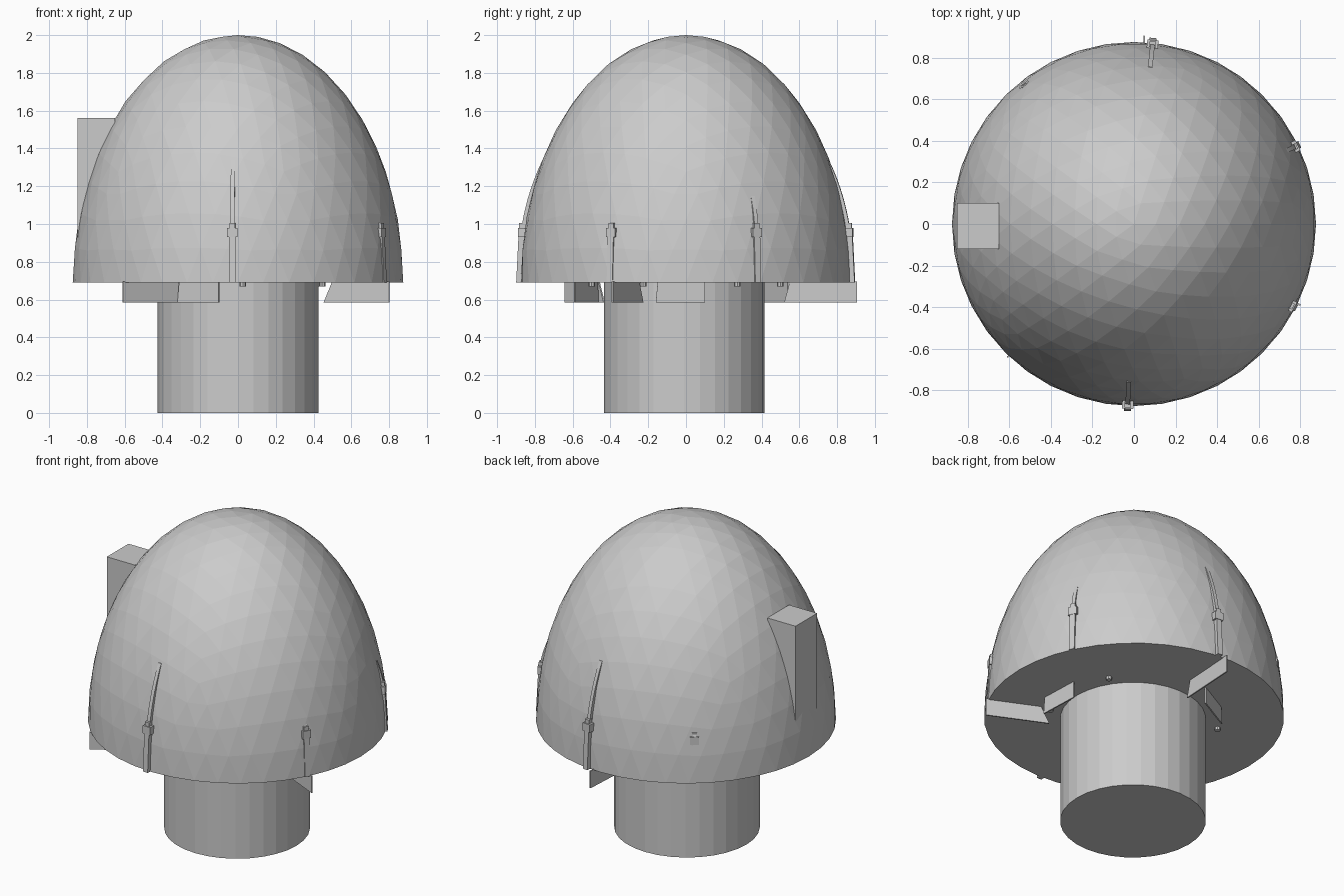
import bpy, bmesh, math
from mathutils import Vector, Matrix

if "Cube" in bpy.data.objects:
    bpy.data.objects.remove(bpy.data.objects["Cube"])

grey = bpy.data.materials.new("plain grey")
grey.use_nodes = True
colour = (0.6, 0.6, 0.6, 1)
grey.diffuse_color = colour
grey.node_tree.nodes["Principled BSDF"].inputs["Base Color"].default_value = colour

RADIUS, HEIGHT, BASE = 0.875, 1.31, 0.69


def finish(name, bm):
    bmesh.ops.recalc_face_normals(bm, faces=bm.faces)
    mesh = bpy.data.meshes.new(name)
    bm.to_mesh(mesh)
    bm.free()
    mesh.materials.append(grey)
    obj = bpy.data.objects.new(name, mesh)
    bpy.context.collection.objects.link(obj)
    return obj


def dome_radius(z):
    return RADIUS * math.sqrt(max(0, 1 - ((z - BASE) / HEIGHT) ** 2))


def add_box(bm, centre, size):
    m = Matrix.Translation(centre) @ Matrix.Diagonal((*size, 1))
    bmesh.ops.create_cube(bm, size=1, matrix=m)


def add_cylinder(bm, x, y, bottom, top, radius, sides):
    bmesh.ops.create_cone(bm, cap_ends=True, segments=sides, radius1=radius, radius2=radius,
                          depth=top - bottom, matrix=Matrix.Translation((x, y, (bottom + top) / 2)))


# Faceted dome, cut flat and closed underneath
bm = bmesh.new()
bmesh.ops.create_icosphere(bm, subdivisions=4, radius=1)
cut = bmesh.ops.bisect_plane(bm, geom=bm.verts[:] + bm.edges[:] + bm.faces[:],
                             plane_co=(0, 0, 0), plane_no=(0, 0, 1), clear_inner=True)
rim = [e for e in cut["geom_cut"] if isinstance(e, bmesh.types.BMEdge)]
bmesh.ops.contextual_create(bm, geom=rim)
bmesh.ops.transform(bm, verts=bm.verts, matrix=Matrix.Translation((0, 0, BASE))
                    @ Matrix.Diagonal((RADIUS, RADIUS, HEIGHT, 1)))
finish("dome", bm)

# Round stem
bm = bmesh.new()
add_cylinder(bm, 0, -0.01, 0, BASE, 0.425, 32)
finish("stem", bm)

# Square chimney sunk into the side
bm = bmesh.new()
add_box(bm, (-0.75, -0.01, 1.23), (0.2, 0.22, 0.66))
finish("chimney", bm)


# Curved ribs with a grip, a guard and a blade that hugs the dome
def rib(name, x, y, tip, sink):
    bm = bmesh.new()
    add_box(bm, (0.872 - sink, 0, 0.81), (0.03, 0.034, 0.24))
    add_box(bm, (0.868 - sink, 0, 0.955), (0.042, 0.054, 0.05))
    add_box(bm, (0.868 - sink, 0, 0.99), (0.03, 0.03, 0.03))
    rings = []
    steps = 7
    for i in range(steps + 1):
        t = i / steps
        z = 0.98 + (tip - 0.98) * t
        r = dome_radius(z) + 0.018 * (1 - t * t) - sink * 0.5
        w = 0.011
        rings.append([bm.verts.new((r + dx, dy, z))
                      for dx, dy in ((0, -w), (0, w), (-0.04, w), (-0.04, -w))])
    for a, b in zip(rings, rings[1:]):
        for j in range(4):
            k = (j + 1) % 4
            bm.faces.new((a[j], a[k], b[k], b[j]))
    bm.faces.new(rings[0])
    bm.faces.new(rings[-1])
    # Lean the grip outward at its foot
    for v in bm.verts:
        if v.co.z < 0.8:
            v.co.x += 0.012
    bmesh.ops.rotate(bm, verts=bm.verts, matrix=Matrix.Rotation(math.atan2(y, x), 3, "Z"))
    finish(name, bm)


rib("front_rib", -0.03, -0.87, 1.34, 0)
rib("back_rib", 0.09, 0.87, 1.34, 0)
rib("back_left_rib", 0.77, 0.37, 1.17, 0.015)
rib("front_left_rib", 0.77, -0.4, 1.02, 0.02)
rib("back_right_rib", -0.53, 0.67, 1.02, 0.03)
rib("front_right_rib", -0.59, -0.64, 1.0, 0.05)


# Thin fins hanging below the dome, with a slanted inner end
def fin(name, outer, inner, slant):
    bm = bmesh.new()
    a, b = Vector((*outer, 0)), Vector((*inner, 0))
    along = (b - a).normalized()
    side = Vector((-along.y, along.x, 0)) * 0.004
    up, low = Vector((0, 0, BASE + 0.005)), Vector((0, 0, 0.585))
    outline = (a + up, b + up, b + along * slant + low, a + low)
    left = [bm.verts.new(p + side) for p in outline]
    right = [bm.verts.new(p - side) for p in outline]
    bm.faces.new(left)
    bm.faces.new(right)
    for j in range(4):
        k = (j + 1) % 4
        bm.faces.new((left[j], left[k], right[k], right[j]))
    finish(name, bm)


fin("left_long_fin", (0.8, -0.39), (0.5, -0.25), 0.05)
fin("right_long_fin", (-0.61, -0.64), (-0.32, -0.46), 0.05)
fin("back_long_fin", (0.05, 0.905), (0.03, 0.55), 0.03)
fin("left_short_fin", (0.54, 0.1), (0.55, -0.15), 0.01)
fin("front_short_fin", (-0.1, -0.59), (-0.31, -0.47), 0.01)
fin("back_short_fin", (-0.09, 0.54), (-0.31, 0.42), 0.01)

# Ring of small bolts under the dome
bm = bmesh.new()
for i in range(6):
    angle = math.radians(33 + 60 * i)
    add_cylinder(bm, 0.5 * math.cos(angle), 0.5 * math.sin(angle), 0.67, BASE + 0.005, 0.017, 8)
finish("bolts", bm)
